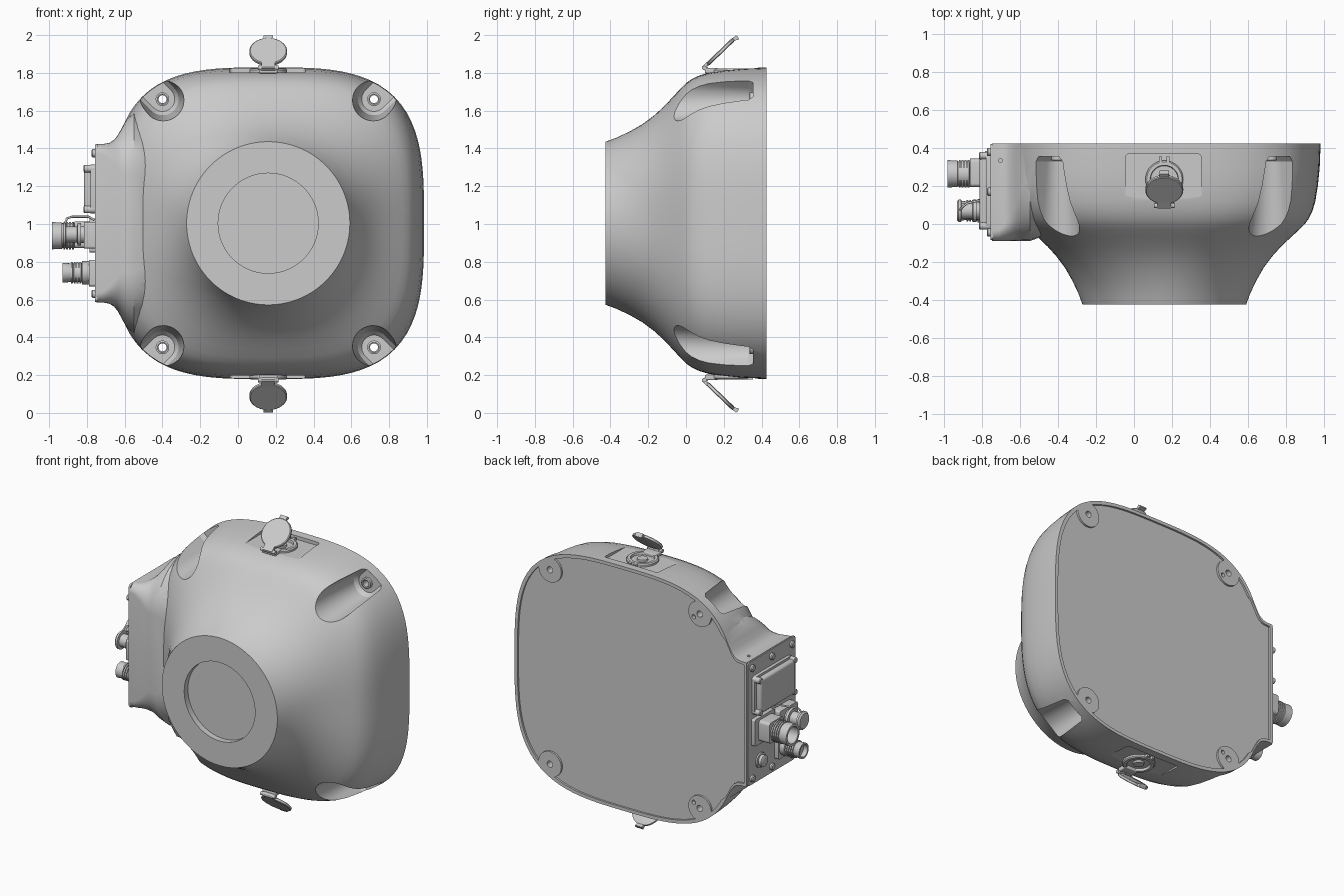
import bpy, bmesh
from math import sin, cos, pi
from mathutils import Vector

if "Cube" in bpy.data.objects:
    bpy.data.objects.remove(bpy.data.objects["Cube"])

CX, CZ, BACK = 0.16, 1.004, 0.425


def finish(bm, name, angle=35):
    bmesh.ops.recalc_face_normals(bm, faces=bm.faces)
    me = bpy.data.meshes.new(name)
    bm.to_mesh(me)
    bm.free()
    ob = bpy.data.objects.new(name, me)
    bpy.context.collection.objects.link(ob)
    smooth(ob, angle)
    return ob


def smooth(ob, angle=35):
    bpy.ops.object.select_all(action='DESELECT')
    ob.select_set(True)
    bpy.context.view_layer.objects.active = ob
    bpy.ops.object.shade_smooth_by_angle(angle=angle * pi / 180)


def loft(name, rings, angle=35):
    bm = bmesh.new()
    vs = [[bm.verts.new(p) for p in r] for r in rings]
    n = len(vs[0])
    for a, b in zip(vs, vs[1:]):
        for i in range(n):
            bm.faces.new((a[i], a[(i + 1) % n], b[(i + 1) % n], b[i]))
    bm.faces.new(vs[0])
    bm.faces.new(vs[-1])
    return finish(bm, name, angle)


def lathe(name, profile, origin, axis, seg=40):
    """profile: (radius, distance along axis)"""
    axis = Vector(axis).normalized()
    u = axis.orthogonal().normalized()
    v = axis.cross(u)
    o = Vector(origin)
    return loft(name, [[o + axis * h + (u * cos(2 * pi * i / seg) + v * sin(2 * pi * i / seg)) * r
                        for i in range(seg)] for r, h in profile])


def box(name, lo, hi, bevel=0.0, edges=None):
    bm = bmesh.new()
    bmesh.ops.create_cube(bm, size=1)
    for v in bm.verts:
        v.co = [(a + b) / 2 + c * (b - a) for a, b, c in zip(lo, hi, v.co)]
    if bevel:
        es = [e for e in bm.edges if edges is None
              or abs((e.verts[0].co - e.verts[1].co)[edges]) > 1e-5]
        bmesh.ops.bevel(bm, geom=es, offset=bevel, segments=5, profile=0.5, affect='EDGES')
    return finish(bm, name)


def boolean(ob, other, op='DIFFERENCE'):
    m = ob.modifiers.new("bool", 'BOOLEAN')
    m.operation, m.solver, m.object = op, 'EXACT', other
    bpy.ops.object.select_all(action='DESELECT')
    bpy.context.view_layer.objects.active = ob
    ob.select_set(True)
    bpy.ops.object.modifier_apply(modifier=m.name)
    bpy.data.objects.remove(other)


def outline(r, n, y, seg=112):
    pts = []
    for i in range(seg):
        c, s = cos(2 * pi * i / seg), sin(2 * pi * i / seg)
        k = r / (abs(c) ** n + abs(s) ** n) ** (1 / n)
        pts.append((CX + c * k, y, CZ + s * k))
    return pts


# Housing shell: round at the front, rounded square at the back
shell = [(-.425, .432), (-.37, .452), (-.3, .485), (-.23, .525), (-.17, .57), (-.12, .615),
         (-.07, .668), (-.03, .712), (0, .742), (.03, .763), (.07, .782), (.12, .797),
         (.2, .81), (.3, .82), (BACK, .825)]
rings = []
for y, r in shell:
    t = min(1, (y + .425) / .6)
    rings.append(outline(r, 2 + 1.3 * t * t * (3 - 2 * t), y))
body = loft("housing", rings)


# Side connector housing, flaring into the shell
def side_ring(x, h, rad, yf, back=BACK):
    pts = [(x, back, CZ - h)]
    for s in (-1, 1):
        for i in range(9):
            a = pi / 2 * (i / 8 if s < 0 else 1 - i / 8)
            pts.append((x, yf + rad - rad * sin(a), CZ + s * (h - rad + rad * cos(a))))
    return pts + [(x, back, CZ + h)]


flare = [(-.75, .42, .05), (-.71, .42, .06), (-.68, .426, .09), (-.655, .442, .13),
         (-.635, .468, .18), (-.615, .505, .24), (-.59, .552, .29), (-.55, .585, .32)]
side = loft("side_housing", [side_ring(x, h, r, -.09) for x, h, r in flare]
            + [side_ring(-.3, .5, .32, 0)])
boolean(body, side, 'UNION')

# Front lens recess
boolean(body, lathe("cut", [(.265, 0), (.265, .14)], (CX, -.525, CZ), (0, 1, 0), 64))

# Corner screw pockets and through holes
CORNERS = [(sx, sz) for sx in (-1, 1) for sz in (-1, 1)]


def pocket(sx, sz):
    px, pz = CX + .56 * sx, CZ + .657 * sz
    d, e = Vector((sx, 0, sz)).normalized(), Vector((-sz, 0, sx)).normalized()
    out = []
    for y, r in ((-.25, .13), (.0, .112), (.33, .085), (.355, .065)):
        c = Vector((px, y, pz))
        ring = [c + e * r * cos(a) - d * r * sin(a) for a in [pi * i / 20 for i in range(21)]]
        out.append(ring + [c + d * .35 - e * r, c + d * .35 + e * r])
    return loft("cut", out), px, pz


recess = loft("cut_back", [outline(.803, 3.3, .412), outline(.803, 3.3, .5)])
side_in = loft("cut", [[(x, y, CZ + s * (h - .02)) for s, seq in ((-1, flare), (1, flare[::-1]))
                        for x, h in [(max(f[0], -.73), f[1]) for f in seq if f[0] != -.71]]
                       for y in (.412, .5)])
boolean(recess, side_in, 'UNION')
for sx, sz in CORNERS:
    cut, px, pz = pocket(sx, sz)
    boolean(body, cut)
    boolean(recess, lathe("cut", [(.085, .3), (.085, .6)], (px, 0, pz), (0, 1, 0)))
boolean(body, recess)
for sx, sz in CORNERS:
    px, pz = CX + .56 * sx, CZ + .657 * sz
    boolean(body, lathe("cut", [(.021, .25), (.021, .6)], (px, 0, pz), (0, 1, 0), 24))
    if sx < 0:
        boolean(body, lathe("cut", [(.014, .4), (.014, .6)], (px + .045, 0, pz - .03 * sz), (0, 1, 0), 20))
    # Screw bushing
    lathe("screw_bushing", [(.021, .37), (.021, .338), (.027, .335), (.036, .338), (.036, .37)],
          (px, 0, pz), (0, 1, 0), 28).data.polygons[-2].select = False

# Open the bushings so the holes pass right through
for ob in [o for o in bpy.data.objects if o.name.startswith("screw_bushing")]:
    bm = bmesh.new()
    bm.from_mesh(ob.data)
    bmesh.ops.delete(bm, geom=[f for f in bm.faces if len(f.verts) > 4], context='FACES_ONLY')
    bm.to_mesh(ob.data)
    bm.free()

# Flat seats for the top and bottom ports, small pin hole in the side housing
for z0, z1 in ((1.803, 2), (0, .197)):
    boolean(body, box("cut", (-.045, -.05, z0), (.355, .37, z1), .02, 2))
boolean(body, lathe("cut", [(.01, 0), (.01, .1)], (-.705, .335, 1.40), (0, 0, 1), 16))
smooth(body, 32)


# Ports with open hinged caps, mirrored top to bottom
def mirrored(ob):
    for v in ob.data.vertices:
        v.co.z -= 1
    ob.location.z = 1
    ob.modifiers.new("mirror", 'MIRROR').use_axis = (False, False, True)


def strip(name, yz, half):
    return loft(name, [[(CX + s * half, y, z) for y, z in yz] for s in (-1, 1)])


mirrored(lathe("port_ring", [(.1, 1.795), (.1, 1.815), (.093, 1.822), (.075, 1.822), (.072, 1.806),
                             (.035, 1.806), (.033, 1.818)], (CX, .235, 0), (0, 0, 1)))
mirrored(box("hinge_bracket", (CX - .05, .1, 1.798), (CX + .05, .17, 1.826), .006))
for s in (-1, 1):
    mirrored(box("port_latch", (CX + s * .02 - .008, .31, 1.795), (CX + s * .02 + .008, .355, 1.822)))
mirrored(strip("cap_strap", [(.085, 1.822), (.1, 1.812), (.118, 1.828), (.11, 1.838),
                             (.16, 1.885), (.15, 1.893), (.083, 1.832)], .035))
mirrored(lathe("hinge_pin", [(.012, -.055), (.012, .055)], (CX, .097, 1.826), (1, 0, 0), 16))
mirrored(lathe("port_cap", [(.09, -.012), (.1, -.008), (.1, .005), (.095, .009)],
               (CX, .181, 1.912), (0, -.69, .72)))
mirrored(strip("cap_tab", [(.243, 1.98), (.252, 1.97), (.282, 1.977), (.276, 1.99), (.264, 1.999)], .025))

# Side plate, lid and fixing screws
LEFT = (-1, 0, 0)
box("side_plate", (-.758, -.085, CZ - .417), (-.745, .422, CZ + .417), .02, 0)
box("side_lid_base", (-.78, -.03, 1.055), (-.75, .38, 1.315), .03, 0)
box("side_lid", (-.815, -.015, 1.068), (-.77, .365, 1.302), .018)
for y in (-.01, .36):
    for z in (1.077, 1.293):
        lathe("lid_screw", [(.02, .75), (.02, .812), (.016, .817)], (0, y, z), LEFT, 20)
for y in (-.045, .17, .38):
    for z in (.63, 1.375):
        lathe("plate_screw", [(.022, .75), (.022, .77), (.016, .776)], (0, y, z), LEFT, 20)


# Cable connectors
def ribs(r, a, b, n):
    step = (b - a) / n
    return [p for i in range(n) for p in ((r, a + i * step), (r, a + (i + .6) * step),
            (r - .007, a + (i + .65) * step), (r - .007, a + (i + .95) * step))]


box("large_connector_flange", (-.785, .17, .85), (-.75, .385, 1.03), .012, 0)
box("large_connector_base", (-.865, .195, .872), (-.77, .345, 1.012), .02, 0)
lathe("large_connector", [(.062, .76), (.062, .865)] + ribs(.073, .87, .93, 4)
      + [(.07, .932), (.072, .985), (.056, .985), (.054, .89), (.025, .89), (.025, .93)],
      (0, .265, .938), LEFT)
box("capped_connector_flange", (-.815, -.03, .87), (-.75, .16, 1.01), .012, 0)
lathe("capped_connector", [(.045, .76), (.045, .83), (.06, .832), (.06, .85), (.042, .852),
                           (.042, .91), (.06, .912), (.06, .925), (.05, .935)], (0, .07, .945), LEFT)
box("small_connector_flange", (-.79, 0, .67), (-.75, .14, .81), .012, 0)
lathe("small_connector", [(.05, .76), (.062, .78), (.062, .825), (.046, .828)] + ribs(.056, .83, .89, 4)
      + [(.05, .892), (.052, .93), (.04, .93), (.04, .9)], (0, .07, .742), LEFT)
lathe("side_button", [(.05, .75), (.05, .768), (.038, .77), (.038, .79), (.03, .795)],
      (0, .29, .72), LEFT)

# Lanyard wire for the capped connector
cu = bpy.data.curves.new("lanyard", 'CURVE')
cu.dimensions, cu.bevel_depth, cu.bevel_resolution = '3D', .006, 2
sp = cu.splines.new('POLY')
path = [(-.76, .13, 1.02), (-.79, .13, 1.038), (-.88, .11, 1.038), (-.905, .09, 1.03), (-.918, .075, 1.0)]
sp.points.add(len(path) - 1)
for p, c in zip(sp.points, path):
    p.co = (*c, 1)
bpy.context.collection.objects.link(bpy.data.objects.new("lanyard", cu))
